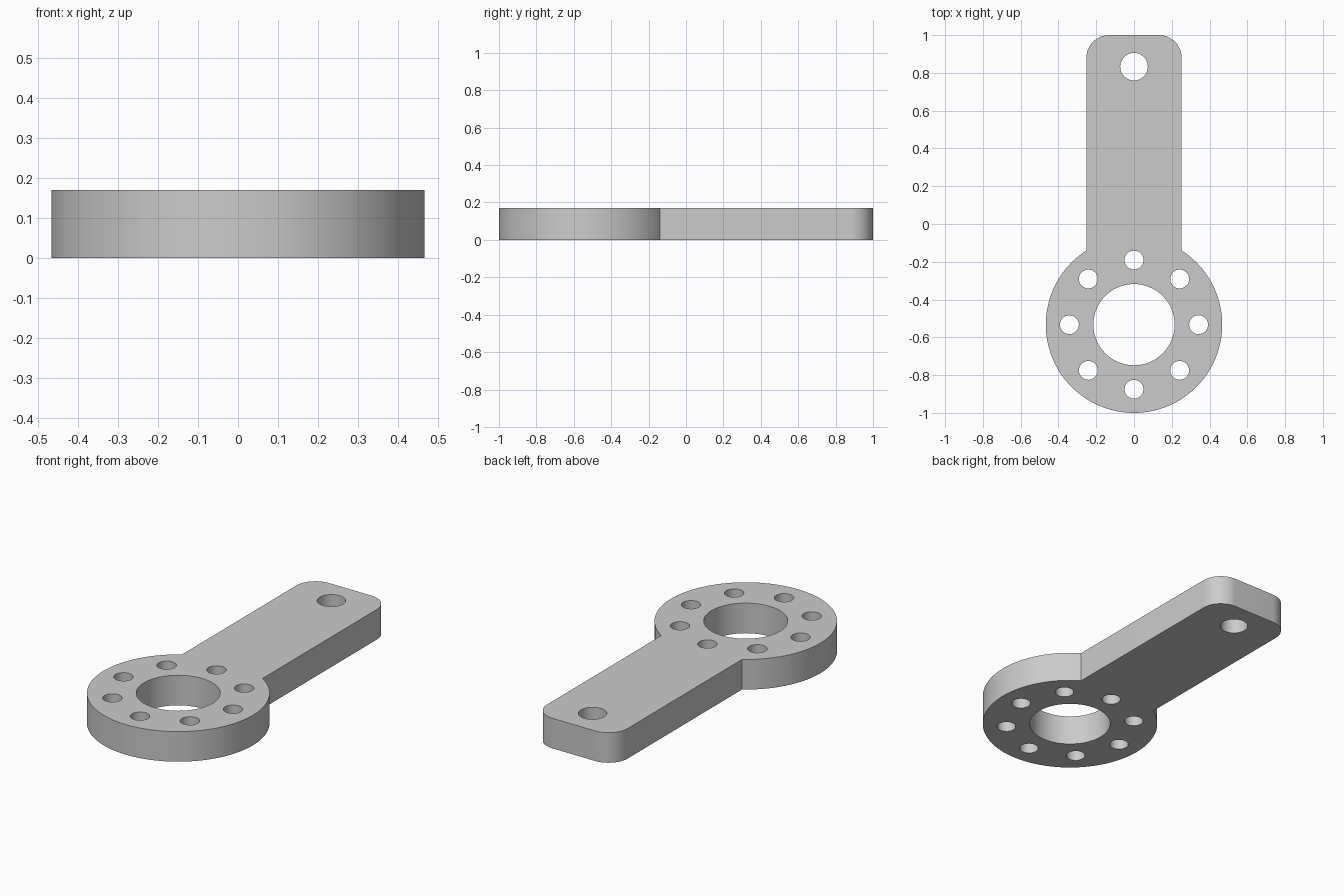
import bpy
import bmesh
from math import acos, cos, sin, pi, radians

RING_Y, RING_R = -0.533, 0.467
BORE_R = 0.215
BOLT_CIRCLE_R, BOLT_R, BOLT_COUNT = 0.342, 0.05, 8
ARM_HALF, ARM_END, CORNER_R = 0.252, 1.0, 0.12
PIN_Y, PIN_R = 0.833, 0.073
THICKNESS = 0.17

cube = bpy.data.objects.get("Cube")
if cube:
    bpy.data.objects.remove(cube, do_unlink=True)


def arc(cx, cy, r, start, end, steps):
    """Points along an arc, both ends included."""
    angles = [start + (end - start) * i / steps for i in range(steps + 1)]
    return [(cx + r * cos(a), cy + r * sin(a)) for a in angles]


def circle(cx, cy, r, steps):
    return arc(cx, cy, r, 0, 2 * pi, steps)[:-1]


# Outer outline: rounded arm end, then the ring from joint to joint
joint = acos(ARM_HALF / RING_R)
corner_x, corner_y = ARM_HALF - CORNER_R, ARM_END - CORNER_R
outline = arc(corner_x, corner_y, CORNER_R, 0, pi / 2, 16)
outline += arc(-corner_x, corner_y, CORNER_R, pi / 2, pi, 16)
outline += arc(0, RING_Y, RING_R, pi - joint, 2 * pi + joint, 96)

# Holes: central bore, arm pin hole and the bolt circle
loops = [outline, circle(0, RING_Y, BORE_R, 72), circle(0, PIN_Y, PIN_R, 40)]
for x, y in circle(0, RING_Y, BOLT_CIRCLE_R, BOLT_COUNT):
    loops.append(circle(x, y, BOLT_R, 32))

# Filled, extruded profile
profile = bpy.data.curves.new("lever_profile", "CURVE")
profile.dimensions = "2D"
profile.fill_mode = "BOTH"
profile.extrude = THICKNESS / 2
for points in loops:
    spline = profile.splines.new("POLY")
    spline.points.add(len(points) - 1)
    for point, (x, y) in zip(spline.points, points):
        point.co = (x, y, 0, 1)
    spline.use_cyclic_u = True

# Turn the profile into a clean solid standing on the ground
helper = bpy.data.objects.new("profile_helper", profile)
bpy.context.collection.objects.link(helper)
depsgraph = bpy.context.evaluated_depsgraph_get()
mesh = bpy.data.meshes.new_from_object(helper.evaluated_get(depsgraph))
bpy.data.objects.remove(helper, do_unlink=True)

bm = bmesh.new()
bm.from_mesh(mesh)
bmesh.ops.remove_doubles(bm, verts=bm.verts, dist=0.0001)
bmesh.ops.recalc_face_normals(bm, faces=bm.faces)
bmesh.ops.translate(bm, verts=bm.verts, vec=(0, 0, THICKNESS / 2))
bm.to_mesh(mesh)
bm.free()

# Plain grey metal
metal = bpy.data.materials.new("grey_metal")
metal.use_nodes = True
grey = (0.6, 0.6, 0.6, 1)
metal.diffuse_color = grey
metal.node_tree.nodes["Principled BSDF"].inputs["Base Color"].default_value = grey
mesh.materials.clear()
mesh.materials.append(metal)

lever = bpy.data.objects.new("lever_arm", mesh)
bpy.context.collection.objects.link(lever)
bpy.ops.object.select_all(action="DESELECT")
lever.select_set(True)
bpy.context.view_layer.objects.active = lever
bpy.ops.object.shade_smooth_by_angle(angle=radians(30))
